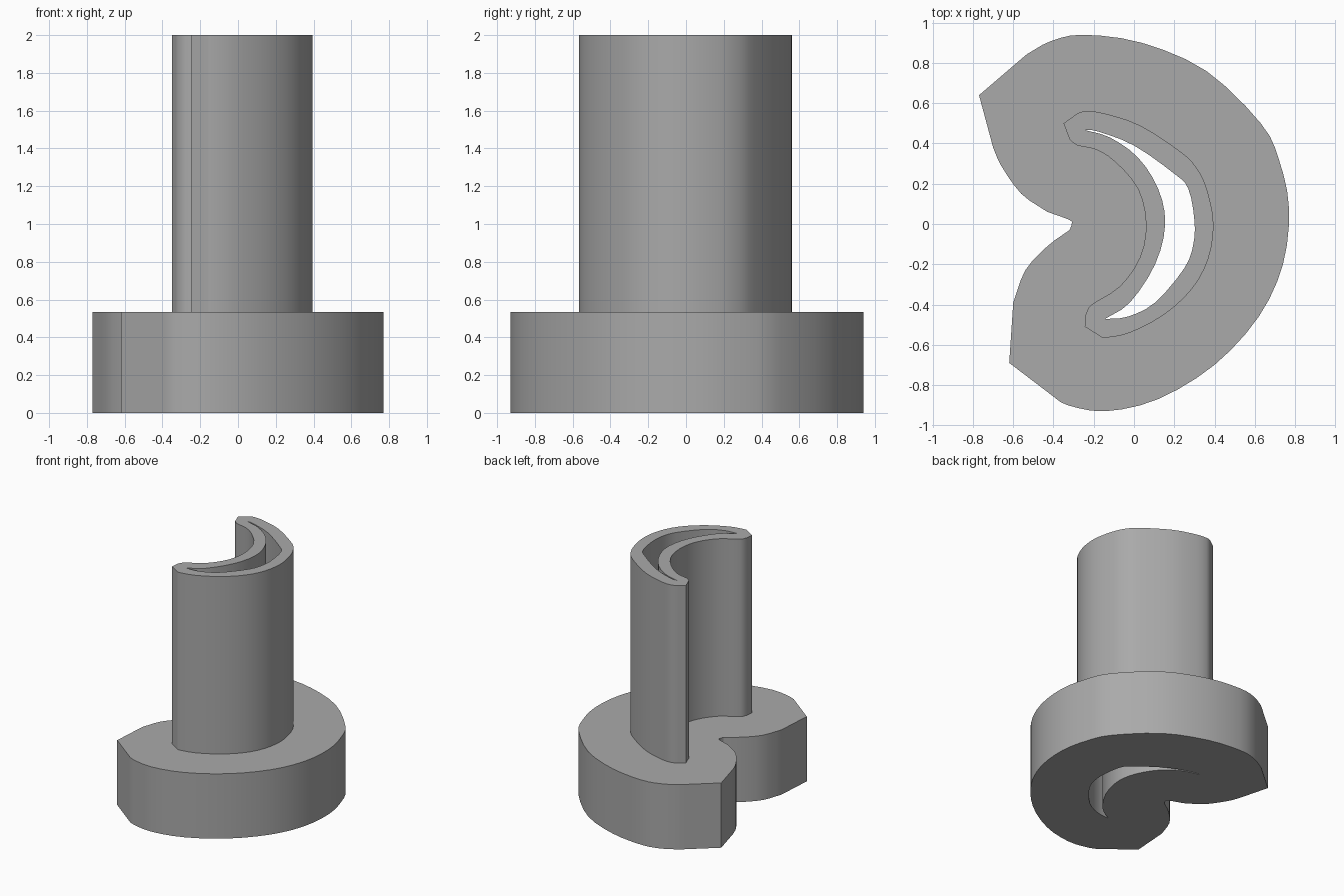
import bpy
import bmesh
from mathutils import Vector

cube = bpy.data.objects.get("Cube")
if cube:
    bpy.data.objects.remove(cube, do_unlink=True)

STEP_HEIGHT, TOTAL_HEIGHT = 0.535, 2.0

grey = bpy.data.materials.new("plain grey")
grey.use_nodes = True
colour = (0.4, 0.4, 0.4, 1)
grey.diffuse_color = colour
grey.node_tree.nodes["Principled BSDF"].inputs["Base Color"].default_value = colour


def smooth_run(points, steps=3):
    """Catmull-Rom curve through an open run of points, without its last point."""
    pts = [Vector(p) for p in points]
    pts = [2 * pts[0] - pts[1]] + pts + [2 * pts[-1] - pts[-2]]
    result = []
    for a, b, c, d in zip(pts, pts[1:], pts[2:], pts[3:]):
        for i in range(steps):
            t = i / steps
            result.append(0.5 * (2 * b + (c - a) * t + (2 * a - 5 * b + 4 * c - d) * t ** 2
                                 + (3 * b - a - 3 * c + d) * t ** 3))
    return result


def closed_outline(*runs):
    """Join runs into a loop, with a sharp corner where one run meets the next."""
    outline = []
    for run, following in zip(runs, runs[1:] + runs[:1]):
        outline += smooth_run(run + [following[0]])
    return outline


def build_prism(name, outlines, bottom, top):
    """Fill the outlines (the second is a hole) and extrude them upwards."""
    bm = bmesh.new()
    for outline in outlines:
        verts = [bm.verts.new((p.x, p.y, bottom)) for p in outline]
        for a, b in zip(verts, verts[1:] + verts[:1]):
            bm.edges.new((a, b))
    bmesh.ops.triangle_fill(bm, edges=bm.edges[:], use_beauty=True, normal=(0, 0, 1))
    raised = bmesh.ops.extrude_face_region(bm, geom=bm.faces[:], use_keep_orig=True)
    moved = [g for g in raised["geom"] if isinstance(g, bmesh.types.BMVert)]
    bmesh.ops.translate(bm, verts=moved, vec=(0, 0, top - bottom))
    bmesh.ops.recalc_face_normals(bm, faces=bm.faces[:])
    mesh = bpy.data.meshes.new(name)
    bm.to_mesh(mesh)
    bm.free()
    mesh.materials.append(grey)
    obj = bpy.data.objects.new(name, mesh)
    bpy.context.collection.objects.link(obj)
    bpy.ops.object.select_all(action="DESELECT")
    obj.select_set(True)
    bpy.context.view_layer.objects.active = obj
    bpy.ops.object.shade_smooth_by_angle(angle=0.5)


# Broad kidney outline of the base: straight tips, rounded back, notched front
base_outline = closed_outline(
    [(-.77, .64), (-.56, .82)],
    [(-.53, .845), (-.41, .91), (-.25, .94), (.04, .9), (.36, .76), (.63, .5), (.72, .32),
     (.77, .08), (.74, -.2), (.62, -.46), (.4, -.7), (.12, -.87), (-.14, -.93), (-.33, -.9)],
    [(-.41, -.85)],
    [(-.62, -.69)],
    [(-.6, -.39), (-.54, -.23), (-.43, -.11)],
    [(-.32, -.03), (-.31, 0), (-.32, .02)],
    [(-.43, .06), (-.56, .15), (-.66, .29)],
    [(-.7, .38)],
)

# Crescent outline of the upright stem
stem_outline = closed_outline(
    [(-.35, .5)],
    [(-.28, .55), (-.24, .56), (-.15, .55), (.03, .49), (.23, .36), (.31, .28), (.363, .17),
     (.395, 0), (.37, -.17), (.29, -.32), (.15, -.45), (-.02, -.54), (-.14, -.565)],
    [(-.165, -.56)],
    [(-.245, -.51)],
    [(-.24, -.45), (-.21, -.4), (-.07, -.31), (.03, -.165), (.06, 0), (.02, .175),
     (-.095, .31), (-.19, .37), (-.28, .39)],
    [(-.32, .42)],
)

# Narrow crescent slot that runs through the whole height
slot_outline = closed_outline(
    [(-.25, .468), (-.18, .46), (0, .39), (.2, .25), (.27, .175), (.3, .02), (.295, -.1),
     (.25, -.22), (.105, -.39), (-.03, -.46)],
    [(-.145, -.472), (-.02, -.39), (.105, -.2), (.155, 0), (.12, .175), (.02, .33), (-.12, .43)],
)

build_prism("base", [base_outline, slot_outline], 0, STEP_HEIGHT)
build_prism("stem", [stem_outline, slot_outline], STEP_HEIGHT, TOTAL_HEIGHT)
